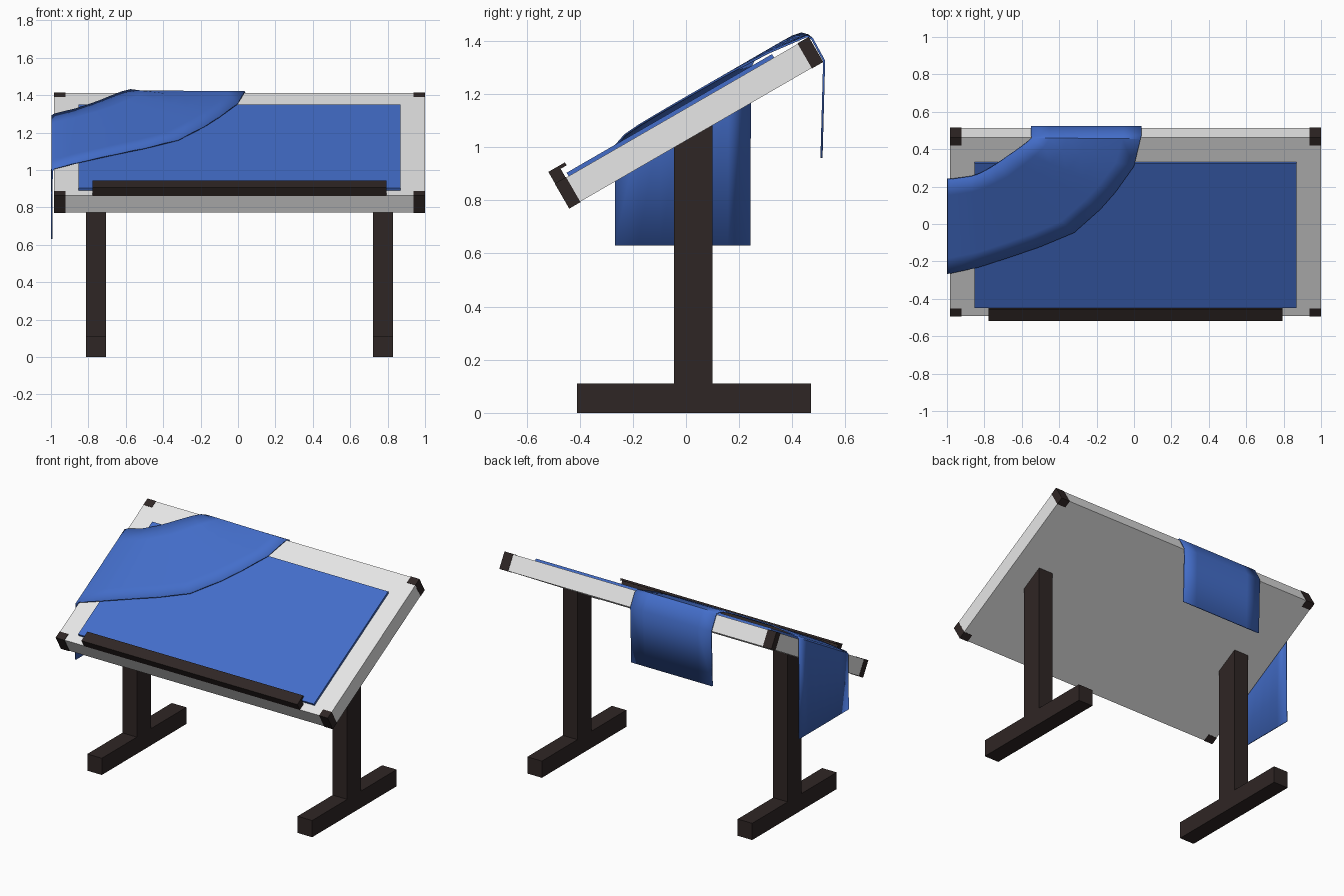
import bpy, bmesh, math
from mathutils import Matrix, Vector

if "Cube" in bpy.data.objects:
    bpy.data.objects.remove(bpy.data.objects["Cube"])


def material(name, rgb):
    m = bpy.data.materials.new(name)
    m.diffuse_color = (*rgb, 1)
    m.use_nodes = True
    m.node_tree.nodes["Principled BSDF"].inputs["Base Color"].default_value = m.diffuse_color
    return m


WHITE = material("board white", (0.80, 0.80, 0.80))
DARK = material("dark wood", (0.028, 0.019, 0.018))
BLUE = material("paper blue", (0.057, 0.155, 0.59))

CX = 0.008                      # middle of the table in x
HALF = 0.991                    # half board width
LEN, THICK = 0.55, 0.105        # half board depth, board thickness
TILT = math.radians(30)
# Board frame: y runs up the slope, z = 0 is the drawing surface
BOARD = Matrix.Translation((CX, -0.015, 1.1375)) @ Matrix.Rotation(TILT, 4, 'X')


def add_object(name, bm, mat):
    bmesh.ops.recalc_face_normals(bm, faces=bm.faces)
    me = bpy.data.meshes.new(name)
    bm.to_mesh(me)
    bm.free()
    me.materials.append(mat)
    ob = bpy.data.objects.new(name, me)
    bpy.context.collection.objects.link(ob)
    return ob


def prism(name, profile, x0, x1, mat, matrix=Matrix()):
    """Extrude a (y, z) profile along x."""
    bm = bmesh.new()
    face = bm.faces.new([bm.verts.new((x0, y, z)) for y, z in profile])
    new = bmesh.ops.extrude_face_region(bm, geom=[face])["geom"]
    bmesh.ops.translate(bm, vec=(x1 - x0, 0, 0),
                        verts=[v for v in new if isinstance(v, bmesh.types.BMVert)])
    bm.transform(matrix)
    return add_object(name, bm, mat)


def rect(y0, y1, z0, z1):
    return [(y0, z0), (y1, z0), (y1, z1), (y0, z1)]


# Tilted drawing board
prism("drawing_board", rect(-LEN, LEN, -THICK, 0), -HALF, HALF, WHITE, BOARD)

# Dark corner caps, standing slightly proud of the board
E = 0.002
for sx, side in ((-1, "left"), (1, "right")):
    for sy, end in ((-1, "front"), (1, "back")):
        y0, y1 = sorted((sy * (LEN + E), sy * (LEN - 0.047)))
        prism(f"corner_cap_{end}_{side}", rect(y0, y1, -THICK - E, E),
              sx * (HALF - 0.062), sx * (HALF + E / 2), DARK, BOARD)

# Pencil ledge with an overhanging lip
prism("pencil_ledge", [(-0.551, -0.001), (-0.505, -0.001), (-0.505, 0.039),
                       (-0.479, 0.039), (-0.479, 0.052), (-0.551, 0.052)],
      -0.787, 0.787, DARK, BOARD)

# Flat sheet on the board
prism("drawing_sheet", rect(-0.493, 0.40, 0, 0.015), -0.86, 0.86, BLUE, BOARD)


# Legs and feet
def under(y):
    return 1.0465 + (y - 0.0375) * math.tan(TILT)


for sx, side in ((-1, "left"), (1, "right")):
    x0, x1 = CX + sx * 0.714, CX + sx * 0.82
    prism(f"leg_{side}", [(-0.045, 0.11), (0.10, 0.11), (0.10, under(0.10)),
                          (-0.045, under(-0.045))], x0, x1, DARK)
    prism(f"foot_{side}", rect(-0.41, 0.47, 0, 0.11), x0, x1, DARK)


# Curved strip of paper, draped over the left side and the back edge
def on_board(x, y, lift):
    return Vector((x, y, 1.1375 + (y + 0.015) * math.tan(TILT) + lift))


# Facing points of the outer and inner edges: x, y, x, y, lift off the board
over = [(-0.994, -0.266, -0.994, 0.243, 0.004), (-0.980, -0.263, -0.980, 0.240, 0.014),
        (-0.83, -0.23, -0.87, 0.255, 0.032), (-0.66, -0.175, -0.83, 0.268, 0.038),
        (-0.50, -0.12, -0.79, 0.288, 0.039), (-0.32, -0.045, -0.74, 0.318, 0.040),
        (-0.18, 0.08, -0.68, 0.36, 0.040), (-0.10, 0.17, -0.62, 0.402, 0.039),
        (0.0, 0.31, -0.575, 0.435, 0.031), (0.035, 0.455, -0.548, 0.46, 0.009)]
rows = [(Vector((-0.996, -0.268, 0.63)), Vector((-0.996, 0.243, 0.63)))]
rows += [(on_board(a, b, h), on_board(c, d, h)) for a, b, c, d, h in over]
rows += [(Vector((0.04, y, z)), Vector((-0.55, y, z)))
         for y, z in ((0.475, 1.408), (0.520, 1.325), (0.510, 0.96))]

bm = bmesh.new()
N = 6
grid = [[bm.verts.new(a.lerp(b, i / N)) for i in range(N + 1)] for a, b in rows]
for r, s in zip(grid, grid[1:]):
    for i in range(N):
        bm.faces.new((r[i], r[i + 1], s[i + 1], s[i]))
strip = add_object("draped_paper_strip", bm, BLUE)
solid = strip.modifiers.new("thickness", 'SOLIDIFY')
solid.thickness = 0.008
solid.offset = 0
bpy.context.view_layer.objects.active = strip
strip.select_set(True)
bpy.ops.object.shade_smooth_by_angle(angle=math.radians(35))
